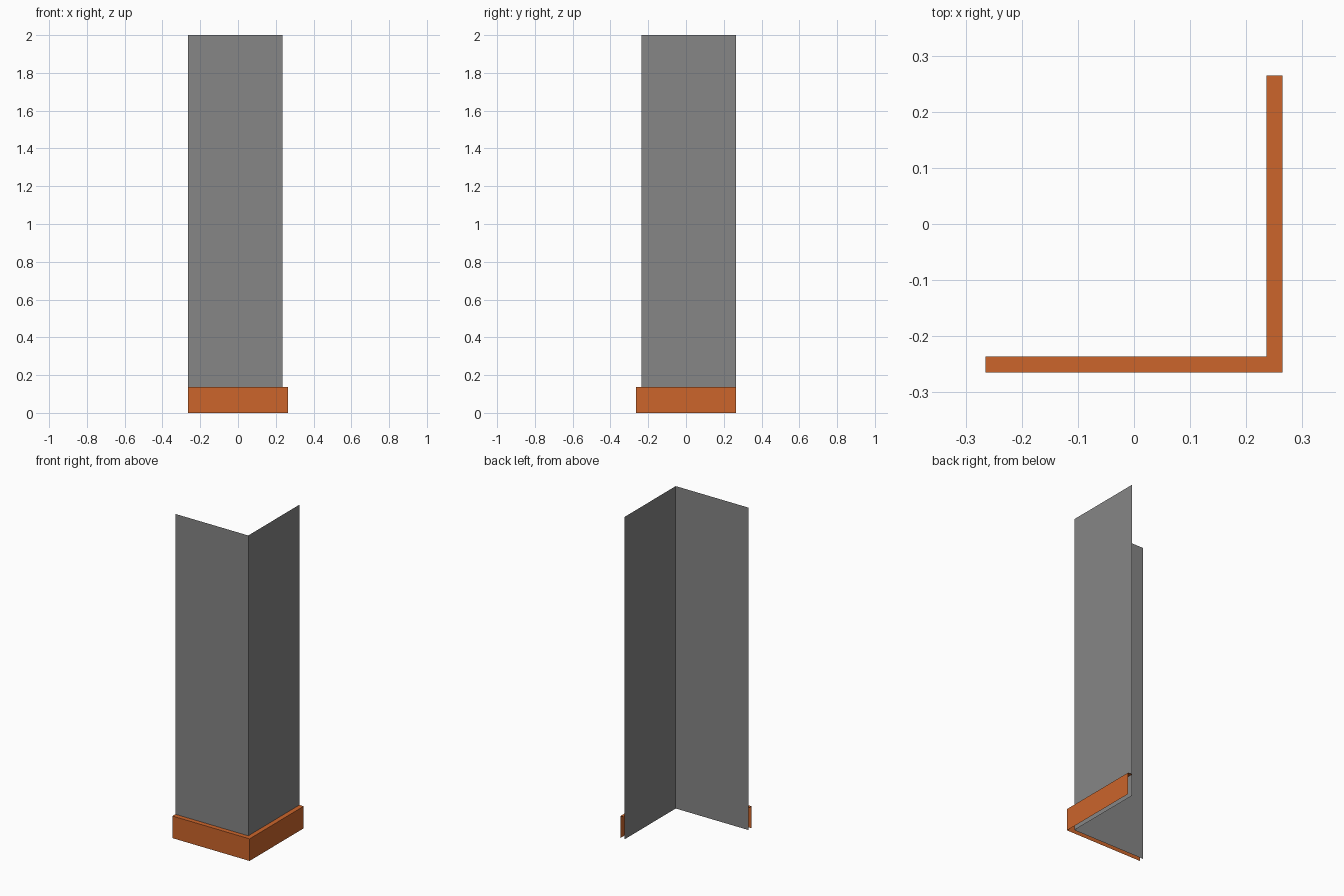
import bpy
import bmesh

cube = bpy.data.objects.get("Cube")
if cube:
    bpy.data.objects.remove(cube, do_unlink=True)

END = 0.265      # outer extent of the corner
WALL = 0.236     # wall plane offset
HEIGHT = 2.0
SKIRT = 0.137    # skirting board height


def material(name, rgb):
    mat = bpy.data.materials.new(name)
    mat.use_nodes = True
    color = (*rgb, 1.0)
    mat.diffuse_color = color
    mat.node_tree.nodes["Principled BSDF"].inputs["Base Color"].default_value = color
    return mat


def corner_sheet(name, profile, mat):
    """Sweep an (offset, height) profile along the L-shaped corner as open sheets."""
    bm = bmesh.new()
    rows = []
    for off, z in profile:
        path = [(-END, -off), (off, -off), (off, END)]
        rows.append([bm.verts.new((x, y, z)) for x, y in path])
    for low, high in zip(rows, rows[1:]):
        for i in range(2):
            bm.faces.new((low[i], low[i + 1], high[i + 1], high[i]))
    mesh = bpy.data.meshes.new(name)
    bm.to_mesh(mesh)
    bm.free()
    mesh.materials.append(mat)
    obj = bpy.data.objects.new(name, mesh)
    bpy.context.collection.objects.link(obj)
    return obj


grey = material("wall grey", (0.238, 0.238, 0.238))
orange = material("skirting orange", (0.604, 0.130, 0.024))

# Two thin walls meeting at the corner
corner_sheet("corner_walls", [(WALL, 0), (WALL, HEIGHT)], grey)

# Skirting board: outer face and top ledge, open below and at the ends
corner_sheet("skirting_board", [(END, 0), (END, SKIRT), (WALL, SKIRT)], orange)
